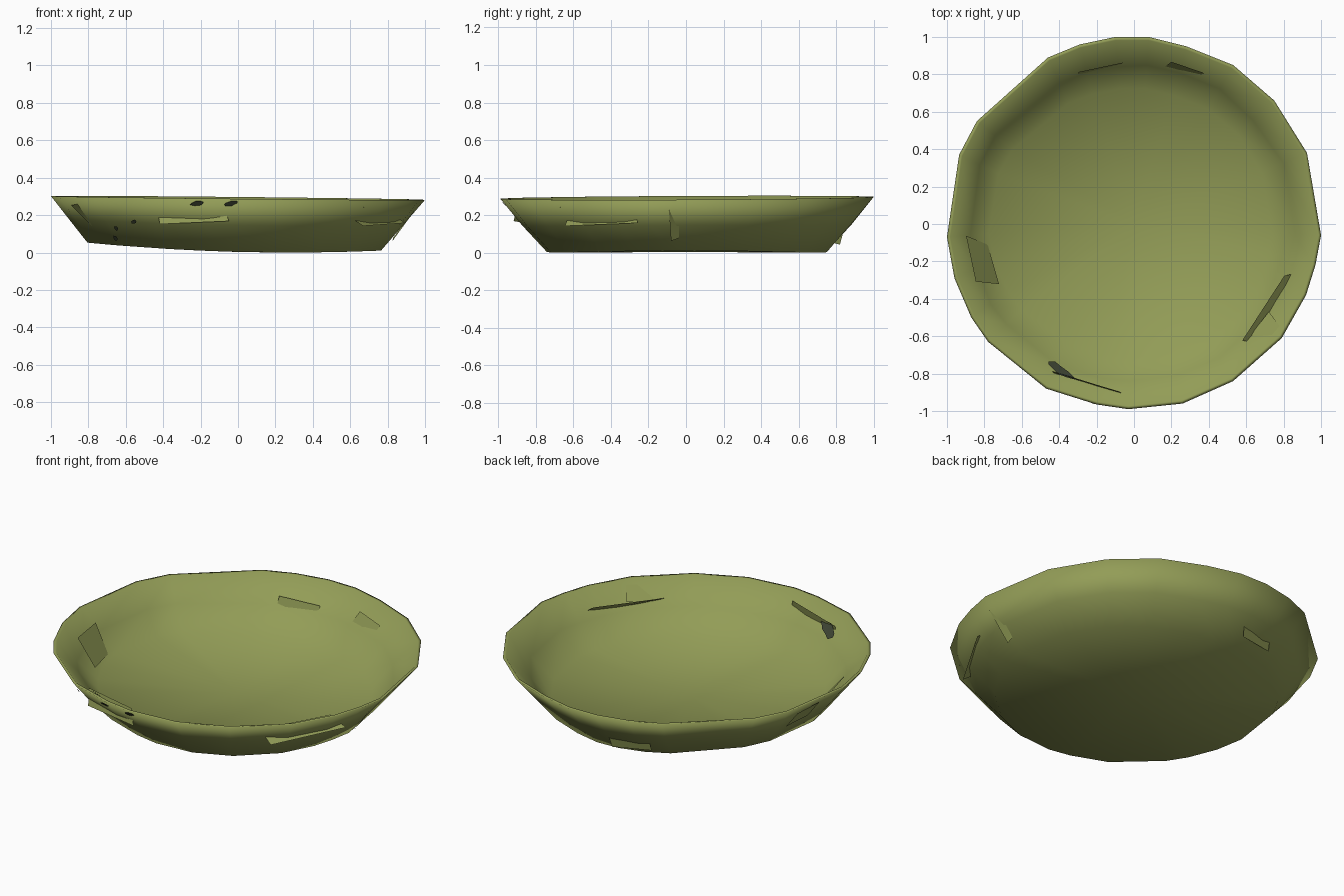
import bpy
import bmesh
import random
from math import sin, cos, radians

random.seed(4)
cube = bpy.data.objects.get("Cube")
if cube:
    bpy.data.objects.remove(cube)


def make_material(name, colour):
    mat = bpy.data.materials.new(name)
    mat.use_nodes = True
    mat.diffuse_color = (*colour, 1)
    node = mat.node_tree.nodes["Principled BSDF"]
    node.inputs["Base Color"].default_value = (*colour, 1)
    node.inputs["Roughness"].default_value = 0.9
    return mat


olive = make_material("olive green", (0.29, 0.335, 0.095))
dark = make_material("dark grey green", (0.05, 0.06, 0.035))


def finish(bm, name, mat):
    mesh = bpy.data.meshes.new(name)
    bm.to_mesh(mesh)
    bm.free()
    obj = bpy.data.objects.new(name, mesh)
    bpy.context.collection.objects.link(obj)
    mesh.materials.append(mat)
    return obj


# Irregular outline of the rim, counter-clockwise from the left side
RIM = [(1, -.06), (.925, .38), (.75, .66), (.53, .85), (.28, .95), (.08, 1),
       (-.1, 1), (-.29, .96), (-.46, .89), (-.84, .55), (-.935, .37),
       (-1, -.07), (-.96, -.29), (-.87, -.5), (-.78, -.63), (-.47, -.88),
       (-.2, -.965), (-.03, -.99), (.26, -.96), (.53, -.84), (.79, -.61),
       (.92, -.38), (.97, -.22)]


def rim_point(x, y, inset):
    return x * inset, y * inset, 0.292 - 0.01 * x + 0.005 * y


def base_point(x, y, inset, lift):
    bx, by = x * (0.785 - 0.02 * x) * inset, y * 0.75 * inset
    return bx, by, lift + 0.045 * (bx - 0.28) ** 2


# Bowl: an outer and an inner skin joined by a narrow lip
bm = bmesh.new()
n = len(RIM)
rims = []
for inset, lift, inside in ((1, 0, False), (0.965, 0.024, True)):
    rim = [bm.verts.new(rim_point(x, y, 0.982 if inside else 1)) for x, y in RIM]
    base = [bm.verts.new(base_point(x, y, inset, lift)) for x, y in RIM]
    middle = []
    for top, low in zip(rim, base):
        point = top.co.lerp(low.co, 0.5)
        wobble = 1 + random.uniform(-0.018, 0.006) if inside else 1 + random.uniform(-0.004, 0.012)
        middle.append(bm.verts.new((point.x * wobble, point.y * wobble, point.z)))
    centre = bm.verts.new((0, 0, lift + 0.003))
    for i in range(n):
        j = (i + 1) % n
        bm.faces.new((rim[i], middle[i], middle[j], rim[j]))
        bm.faces.new((middle[i], base[i], base[j], middle[j]))
        bm.faces.new((base[i], centre, base[j]))
    rims.append(rim)
for i in range(n):
    j = (i + 1) % n
    bm.faces.new((rims[0][i], rims[0][j], rims[1][j], rims[1][i]))
bmesh.ops.recalc_face_normals(bm, faces=bm.faces)
bowl = finish(bm, "bowl", olive)
bpy.ops.object.select_all(action="DESELECT")
bowl.select_set(True)
bpy.context.view_layer.objects.active = bowl
bpy.ops.object.shade_smooth_by_angle(angle=radians(150))


# Wall shards: tilted chips that break through the side of the bowl
# angle, half width in degrees, first radius and height, second radius and height, skew
SHARDS = [(104, 8, .825, .05, .865, .21, -2), (74, 6, .84, .13, .89, .23, -3),
          (60, 4, .88, .17, .95, .26, 2), (-4, 1.5, .83, .07, .955, .24, 0),
          (-33, 14, .85, .21, .93, .15, 3), (-38, 5, .86, .19, .95, .25, -2),
          (196, 8, .79, .10, .90, .24, -4), (211, 5, .87, .15, .97, .26, -3),
          (253, 12, .90, .25, .92, .16, 2), (167, 5, .90, .17, .96, .26, 2)]

for angle, half, r_a, z_a, r_b, z_b, skew in SHARDS:
    bm = bmesh.new()
    corners = []
    for side, radius, height, turn in ((-1, r_a, z_a, 0), (1, r_a, z_a, 0),
                                       (1, r_b, z_b, skew), (-1, r_b, z_b, skew)):
        a = radians(angle + side * half + turn)
        corners.append(bm.verts.new((radius * cos(a), radius * sin(a), height + side * 0.008)))
    face = bm.faces.new(corners)
    face.normal_update()
    if face.normal.z < 0:
        face.normal_flip()
    finish(bm, "wall_shard", olive)


# Dark spots: thin irregular plates lying on the wall
# angle, height, half width in degrees, half height, distance off the wall
SPOTS = [(243.5, .215, 6, .028, -.045), (257, .262, 2.2, .014, .014),
         (268, .264, 2.2, .014, .014), (218, .075, 1.2, .014, .025),
         (222, .13, 1.2, .012, .025), (232, .165, 1.4, .01, .025)]

for angle, height, half, tall, gap in SPOTS:
    bm = bmesh.new()
    ring = []
    for k in range(12):
        t = radians(k * 30)
        size = random.uniform(0.75, 1.1)
        a = radians(angle + half * size * cos(t))
        z = height + tall * size * (sin(t) + 0.5 * cos(t))
        r = 0.745 + 0.82 * z + gap
        ring.append(bm.verts.new((r * cos(a), r * sin(a), z)))
    face = bm.faces.new(ring)
    bmesh.ops.triangulate(bm, faces=[face])
    finish(bm, "dark_spot", dark)
